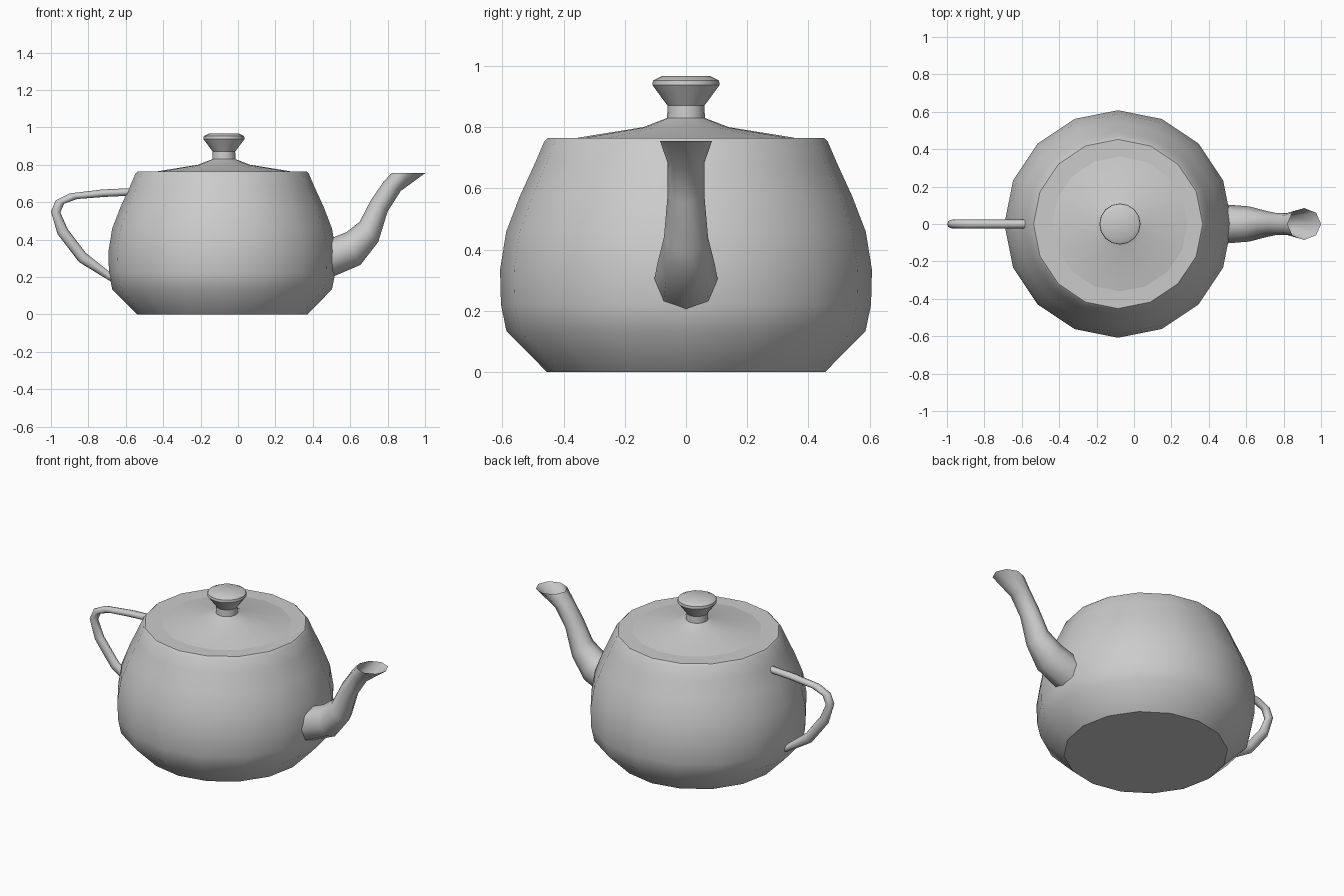
import bpy, bmesh, math
from mathutils import Vector

if "Cube" in bpy.data.objects:
    bpy.data.objects.remove(bpy.data.objects["Cube"])


def finish(bm, name, angle=40):
    bmesh.ops.recalc_face_normals(bm, faces=bm.faces)
    mesh = bpy.data.meshes.new(name)
    bm.to_mesh(mesh)
    bm.free()
    ob = bpy.data.objects.new(name, mesh)
    bpy.context.collection.objects.link(ob)
    bpy.ops.object.select_all(action='DESELECT')
    ob.select_set(True)
    bpy.context.view_layer.objects.active = ob
    bpy.ops.object.shade_smooth_by_angle(angle=math.radians(angle))
    return ob


def bridge(bm, rings):
    n = len(rings[0])
    for a, b in zip(rings, rings[1:]):
        for i in range(n):
            j = (i + 1) % n
            bm.faces.new((a[i], a[j], b[j], b[i]))


def lathe(name, profile, cx, sides=16, cap_start=False, cap_end=False):
    """Revolve (radius, z) points about a vertical axis at x = cx."""
    bm = bmesh.new()
    rings = []
    for r, z in profile:
        rings.append([bm.verts.new((cx + r * math.cos(t), r * math.sin(t), z))
                      for t in (2 * math.pi * i / sides for i in range(sides))])
    bridge(bm, rings)
    if cap_start:
        bm.faces.new(rings[0])
    if cap_end:
        bm.faces.new(rings[-1])
    return finish(bm, name)


def tube(name, sections, sides=8):
    """Loft ellipses given by two opposite (x, z) points and a half width in y."""
    bm = bmesh.new()
    rings = []
    for (ax, az), (bx, bz), w in sections:
        a, b = Vector((ax, 0, az)), Vector((bx, 0, bz))
        mid, half = (a + b) / 2, (a - b) / 2
        rings.append([bm.verts.new(mid + half * math.cos(t) + Vector((0, w * math.sin(t), 0)))
                      for t in (2 * math.pi * i / sides for i in range(sides))])
    bridge(bm, rings)
    return finish(bm, name, 60)


# Pot body with a narrow bevelled rim and a flat shoulder
lathe("body", [(0.455, 0), (0.587, 0.133), (0.605, 0.22), (0.608, 0.334),
               (0.588, 0.458), (0.543, 0.575), (0.494, 0.682), (0.464, 0.752),
               (0.452, 0.764), (0.34, 0.764)], -0.085, cap_start=True)

# Lid, rising to a short neck
lathe("lid", [(0.36, 0.764), (0.345, 0.767), (0.14, 0.80), (0.062, 0.83), (0.06, 0.872)], -0.075)

# Flared knob
lathe("lid_knob", [(0.06, 0.87), (0.11, 0.938), (0.108, 0.953), (0.08, 0.967)],
      -0.075, cap_end=True)

# Curved spout with an open, flared mouth
tube("spout", [((0.48, 0.40), (0.48, 0.19), 0.105),
               ((0.58, 0.44), (0.655, 0.265), 0.094),
               ((0.65, 0.495), (0.75, 0.388), 0.072),
               ((0.71, 0.61), (0.80, 0.55), 0.06),
               ((0.775, 0.705), (0.87, 0.66), 0.06),
               ((0.82, 0.755), (1.0, 0.755), 0.085)])

# Looped handle: outer point, inner point at each section
handle_path = [((-0.55, 0.676), (-0.55, 0.636)), ((-0.725, 0.668), (-0.72, 0.628)),
               ((-0.90, 0.647), (-0.86, 0.617)), ((-0.975, 0.61), (-0.93, 0.592)),
               ((-1.0, 0.55), (-0.95, 0.545)), ((-0.965, 0.43), (-0.91, 0.455)),
               ((-0.85, 0.28), (-0.815, 0.33)), ((-0.69, 0.182), (-0.69, 0.23)),
               ((-0.63, 0.16), (-0.63, 0.20))]
tube("handle", [(outer, inner, 0.023) for outer, inner in handle_path])
